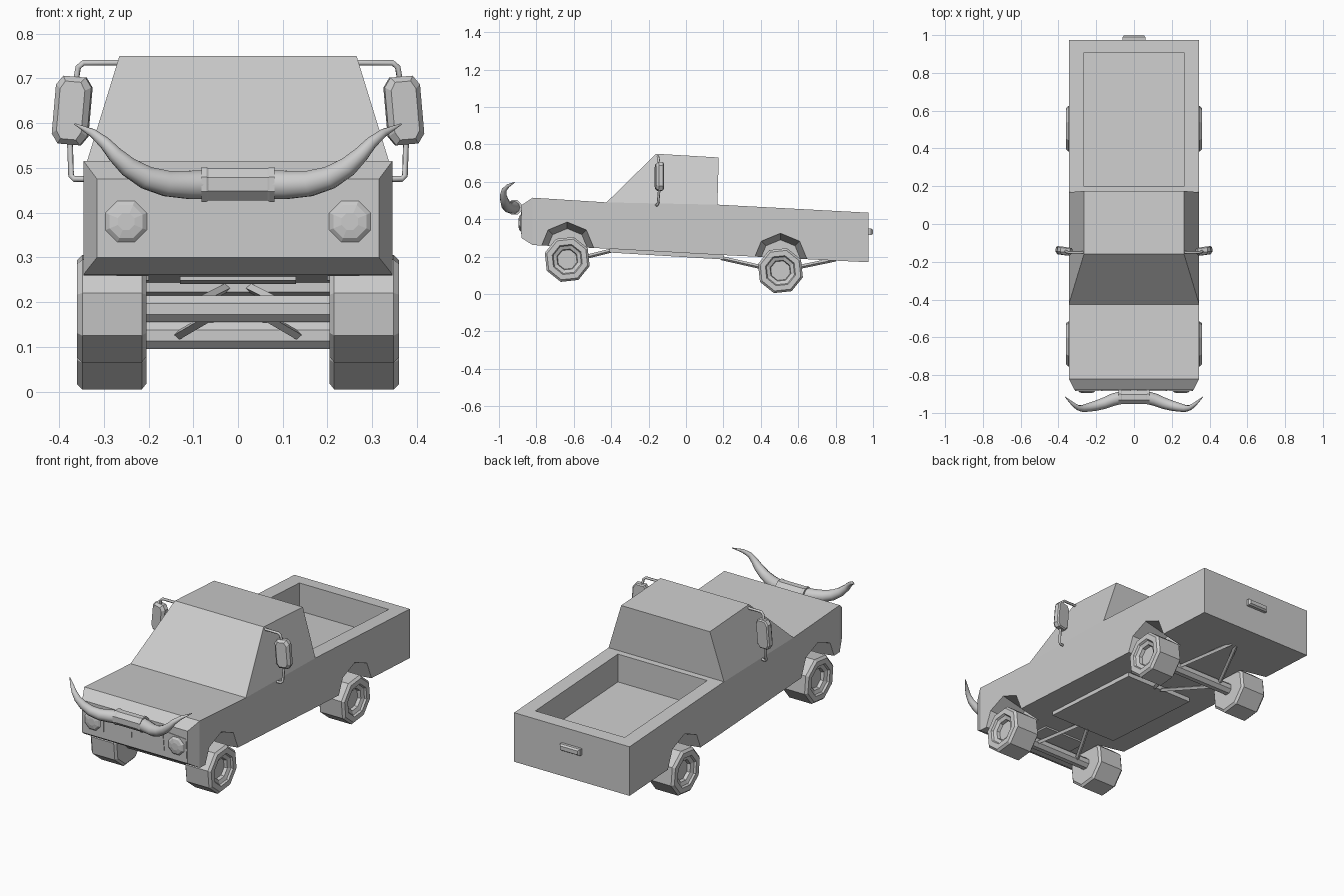
import bpy, bmesh, math
from mathutils import Vector, Matrix

if "Cube" in bpy.data.objects:
    bpy.data.objects.remove(bpy.data.objects["Cube"])

grey = bpy.data.materials.new("plain grey")
grey.diffuse_color = (0.6, 0.6, 0.6, 1)
grey.use_nodes = True
grey.node_tree.nodes["Principled BSDF"].inputs["Base Color"].default_value = grey.diffuse_color


def loft(name, rings):
    """Skin a list of equal-length point rings and cap both ends."""
    bm = bmesh.new()
    vs = [[bm.verts.new(p) for p in r] for r in rings]
    n = len(rings[0])
    for a, b in zip(vs, vs[1:]):
        for i in range(n):
            bm.faces.new((a[i], a[(i + 1) % n], b[(i + 1) % n], b[i]))
    bm.faces.new(vs[0])
    bm.faces.new(vs[-1])
    bmesh.ops.recalc_face_normals(bm, faces=bm.faces)
    me = bpy.data.meshes.new(name)
    bm.to_mesh(me)
    bm.free()
    me.materials.append(grey)
    ob = bpy.data.objects.new(name, me)
    bpy.context.collection.objects.link(ob)
    return ob


def rect_y(y, w, z0, z1):
    return [(-w, y, z0), (w, y, z0), (w, y, z1), (-w, y, z1)]


def ring_x(x, y, z, r, n=8, turn=0.0):
    return [(x, y - r * math.cos(turn + i * math.tau / n), z + r * math.sin(turn + i * math.tau / n))
            for i in range(n)]


def ring_y(x, y, z, r, n=8, turn=0.0):
    return [(x + r * math.cos(turn + i * math.tau / n), y, z + r * math.sin(turn + i * math.tau / n))
            for i in range(n)]


def tube(name, pts, radius, res=1, smooth=True):
    """Round tube; each point is (x, y, z[, radius factor])."""
    cu = bpy.data.curves.new(name, 'CURVE')
    cu.dimensions = '3D'
    cu.bevel_depth = radius
    cu.bevel_resolution = res
    cu.use_fill_caps = True
    sp = cu.splines.new('POLY')
    sp.points.add(len(pts) - 1)
    for p, q in zip(sp.points, pts):
        p.co = (*q[:3], 1)
        p.radius = q[3] if len(q) > 3 else 1
    sp.use_smooth = smooth
    cu.materials.append(grey)
    ob = bpy.data.objects.new(name, cu)
    bpy.context.collection.objects.link(ob)
    bpy.ops.object.select_all(action='DESELECT')
    ob.select_set(True)
    bpy.context.view_layer.objects.active = ob
    bpy.ops.object.convert(target='MESH')
    return bpy.context.object


def cut(target, cutter):
    bpy.context.view_layer.objects.active = target
    m = target.modifiers.new("cut", 'BOOLEAN')
    m.operation = 'DIFFERENCE'
    m.solver = 'EXACT'
    m.object = cutter
    bpy.ops.object.modifier_apply(modifier=m.name)
    bpy.data.objects.remove(cutter)


# Lower body with tapered nose, bed recess and wheel arches
body = loft("body", [rect_y(-.88, .315, .30, .475), rect_y(-.82, .345, .262, .515),
                     rect_y(-.425, .345, .243, .49), rect_y(.168, .345, .21, .478),
                     rect_y(.975, .345, .17, .435)])
cut(body, loft("bed_cutter", [rect_y(.20, .267, .326, .6), rect_y(.905, .267, .288, .6)]))
WHEELS = (("front", -.635, .185, .24), ("rear", .505, .125, .18))
for label, y, z, arch_z in WHEELS:
    for s in (-1, 1):
        cut(body, loft("arch_cutter", [ring_x(s * .2, y, arch_z, .11),
                                       ring_x(s * .345, y, arch_z, .145),
                                       ring_x(s * .37, y, arch_z, .151)]))

# Cab with sloped windscreen
loft("cab", [[(-.345, -.425, .49), (.345, -.425, .49), (.345, .168, .478), (-.345, .168, .478)],
             [(-.265, -.16, .75), (.265, -.16, .75), (.265, .175, .73), (-.265, .175, .73)]])

# Underbody plate and small front cross plate
loft("underbody_plate", [rect_y(-.41, .205, .222, .25), rect_y(.2, .205, .185, .22)])
loft("front_cross_plate", [rect_y(-.72, .13, .248, .27), rect_y(-.55, .13, .24, .26)])

# Wheels and axles
TYRE = ((.205, .06), (.205, .112), (.215, .125), (.348, .125), (.36, .113),
        (.36, .084), (.35, .078), (.342, .058), (.325, .054))
for label, y, z, _ in WHEELS:
    loft(label + "_axle", [ring_x(x, y, z, .032, 8, math.pi / 8) for x in (-.22, .22)])
    for s, side in ((-1, "left"), (1, "right")):
        loft(f"{label}_{side}_wheel", [ring_x(s * x, y, z, r, 8, math.radians(16.3)) for x, r in TYRE])

# Suspension struts converging on the centre line
for s, side in ((-1, "left"), (1, "right")):
    for label, a, b in (("front", (.14, -.63, .175), (.02, -.39, .235)),
                        ("mid", (.14, .5, .122), (.02, .19, .192)),
                        ("rear", (.14, .51, .125), (.015, .8, .185))):
        tube(f"{label}_{side}_strut", [(s * a[0], *a[1:]), (s * b[0], *b[1:])], .011, 0, False)

# Headlights with their surrounds, and grille panels
for s, side in ((-1, "left"), (1, "right")):
    for label, quad in (("headlight_surround", ((.183, .44), (.306, .43), (.312, .325), (.187, .32))),
                        ("grille_panel", ((.015, .415), (.17, .415), (.177, .335), (.02, .335)))):
        loft(f"{side}_{label}", [[(s * x, y, z) for x, z in quad] for y in (-.876, -.883)])
    loft(f"{side}_headlight", [ring_y(s * .25, y, .38, r, 8, math.pi / 8)
                               for y, r in ((-.87, .05), (-.884, .05), (-.892, .04), (-.896, .02))])

# Tailgate handle
loft("tailgate_handle", [rect_y(.96, .06, .315, .35), rect_y(.99, .06, .315, .35),
                         rect_y(1.0, .052, .322, .343)])

# Horn mount and horns
loft("horn_mount", [ring_x(x, -.917, .463, r, 8, math.pi / 8) for x, r in
                    ((-.082, .042), (-.07, .042), (-.066, .039), (.066, .039), (.07, .042), (.082, .042))])
HORN = ((.06, -.917, .463, 1), (.11, -.93, .462, .97), (.16, -.95, .465, .88), (.205, -.963, .478, .78),
        (.245, -.972, .502, .66), (.275, -.977, .53, .52), (.298, -.972, .556, .4),
        (.325, -.952, .578, .28), (.365, -.915, .598, .05))
for s, side in ((-1, "left"), (1, "right")):
    tube(side + "_horn", [(s * x, y, z, r) for x, y, z, r in HORN], .034, 3)

# Door mirrors with tubular brackets
for s, side in ((-1, "left"), (1, "right")):
    outline = [(-.04, -.055), (-.025, -.076), (.025, -.076), (.04, -.055),
               (.04, .055), (.025, .076), (-.025, .076), (-.04, .055)]
    mirror = loft(side + "_mirror", [[(x * k, y, z * (k + 1) / 2) for x, z in outline]
                                     for y, k in ((-.022, .7), (-.008, 1), (.014, 1), (.02, .85))])
    mirror.matrix_world = (Matrix.Translation((s * .371, -.142, .628))
                           @ Matrix.Rotation(math.radians(-5 * s), 4, 'Y')
                           @ Matrix.Rotation(math.radians(8 * s), 4, 'Z'))
    tube(side + "_mirror_upper_bracket", [(s * .262, -.15, .735), (s * .345, -.15, .735),
                                          (s * .357, -.148, .725), (s * .363, -.142, .69)], .007)
    tube(side + "_mirror_lower_bracket", [(s * .376, -.142, .57), (s * .373, -.15, .482),
                                          (s * .366, -.155, .475), (s * .335, -.16, .475)], .007)
